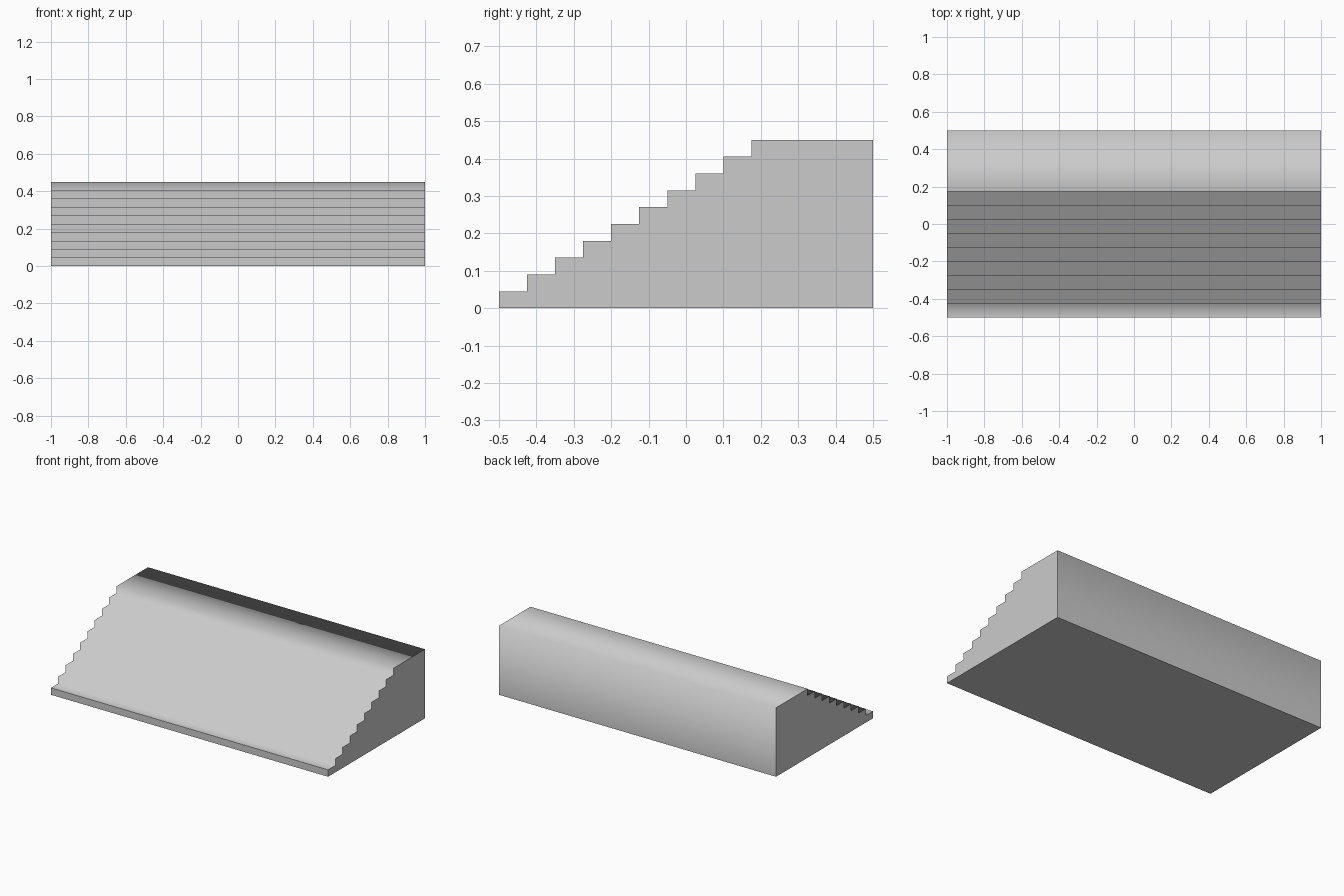
import bpy
import bmesh

STEPS = 10
TREAD, RISE = 0.075, 0.045
HALF_WIDTH, HALF_DEPTH = 1.0, 0.5

default = bpy.data.objects.get("Cube")
if default:
    bpy.data.objects.remove(default, do_unlink=True)

# One plain grey material
grey = bpy.data.materials.new("light_grey")
grey.use_nodes = True
colour = (0.6, 0.6, 0.6, 1.0)
grey.diffuse_color = colour
grey.node_tree.nodes["Principled BSDF"].inputs["Base Color"].default_value = colour

# Side profile: risers and treads, then the top landing and the back wall
profile = [(-HALF_DEPTH, 0.0)]
for i in range(STEPS):
    y = -HALF_DEPTH + i * TREAD
    if i:
        profile.append((y, i * RISE))
    profile.append((y, (i + 1) * RISE))
profile += [(HALF_DEPTH, STEPS * RISE), (HALF_DEPTH, 0.0)]

# Extrude the profile across the width
bm = bmesh.new()
end = bm.faces.new([bm.verts.new((-HALF_WIDTH, y, z)) for y, z in profile])
result = bmesh.ops.extrude_face_region(bm, geom=[end], use_keep_orig=True)
moved = [v for v in result["geom"] if isinstance(v, bmesh.types.BMVert)]
bmesh.ops.translate(bm, verts=moved, vec=(2 * HALF_WIDTH, 0, 0))
bmesh.ops.recalc_face_normals(bm, faces=bm.faces)
bm.normal_update()

# Ends, underside and first riser stay crisp; the steps, landing and back blend
for face in bm.faces:
    face.smooth = True
    first_riser = face.normal.y < -0.9 and face.calc_center_median().z < RISE
    if abs(face.normal.x) > 0.9 or face.normal.z < -0.9 or first_riser:
        for edge in face.edges:
            edge.smooth = False

mesh = bpy.data.meshes.new("staircase")
bm.to_mesh(mesh)
bm.free()
mesh.materials.append(grey)
stairs = bpy.data.objects.new("staircase", mesh)
bpy.context.collection.objects.link(stairs)

# Larger faces dominate the blended shading
weighted = stairs.modifiers.new("weighted_shading", "WEIGHTED_NORMAL")
weighted.mode = "FACE_AREA"
weighted.keep_sharp = True
